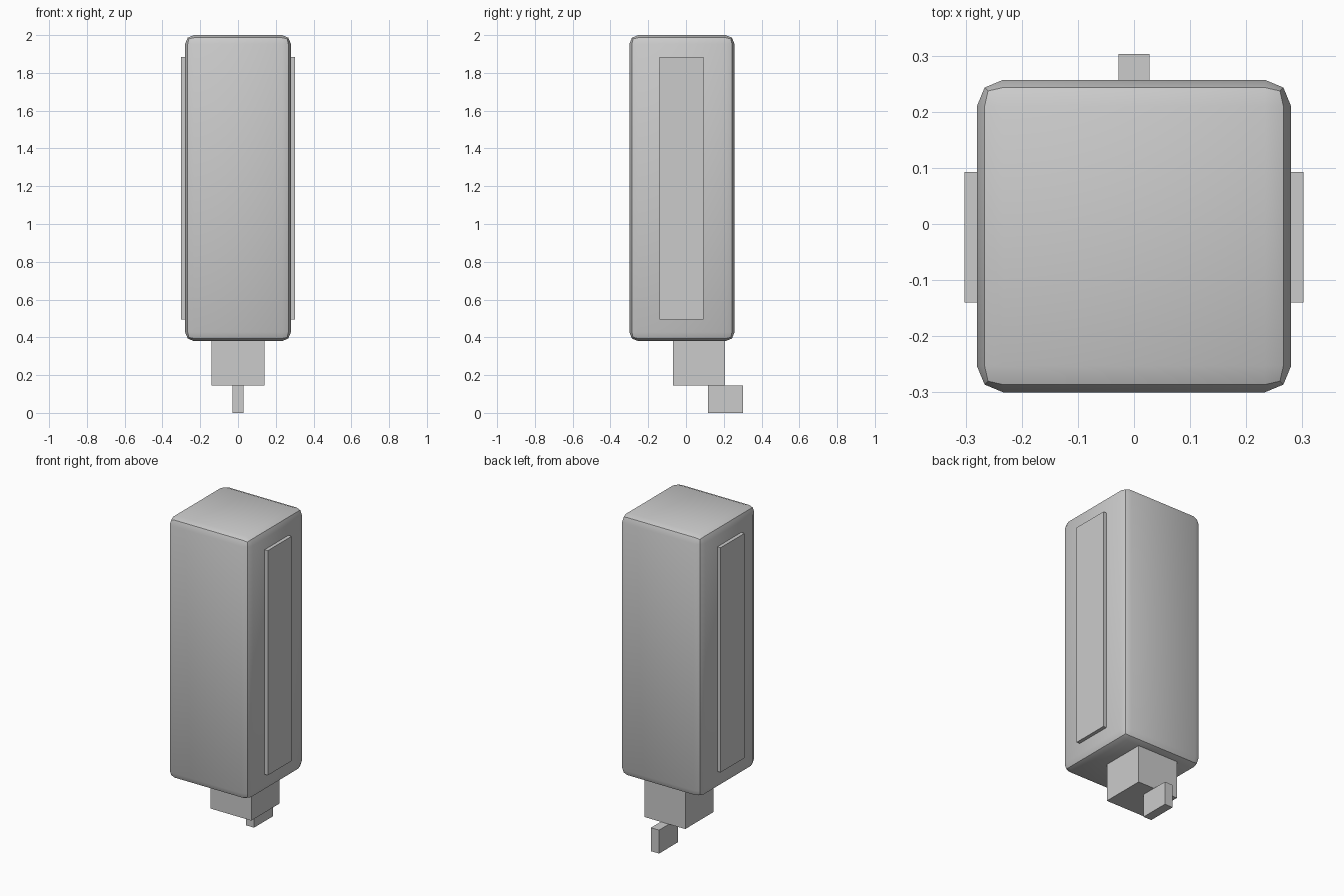
import bpy
import math

if "Cube" in bpy.data.objects:
    bpy.data.objects.remove(bpy.data.objects["Cube"], do_unlink=True)

# Single grey material
grey = bpy.data.materials.new("plain_grey")
grey.use_nodes = True
colour = (0.6, 0.6, 0.6, 1.0)
grey.diffuse_color = colour
grey.node_tree.nodes["Principled BSDF"].inputs["Base Color"].default_value = colour


def box(name, x, y, z):
    """Box between (low, high) limits on each axis."""
    limits = (x, y, z)
    bpy.ops.mesh.primitive_cube_add(size=1, location=[(a + b) / 2 for a, b in limits])
    obj = bpy.context.object
    obj.name = name
    obj.scale = [b - a for a, b in limits]
    bpy.ops.object.transform_apply(location=False, rotation=False, scale=True)
    obj.data.materials.append(grey)
    return obj


# Tall body with softened edges
body = box("body", (-0.28, 0.28), (-0.3, 0.257), (0.38, 2.0))
bevel = body.modifiers.new("rounded_edges", "BEVEL")
bevel.width = 0.047
bevel.segments = 2
bevel.limit_method = "NONE"
bpy.ops.object.modifier_apply(modifier=bevel.name)
bpy.ops.object.shade_smooth_by_angle(angle=math.radians(30))

# Raised panels on both sides
for side, sign in (("left", 1), ("right", -1)):
    box(side + "_side_panel", sorted((sign * 0.27, sign * 0.302)),
        (-0.14, 0.093), (0.495, 1.885))

# Block beneath the body, and the small tab behind it
box("lower_block", (-0.14, 0.14), (-0.07, 0.207), (0.145, 0.39))
box("bottom_tab", (-0.028, 0.028), (0.117, 0.303), (0.0, 0.145))
